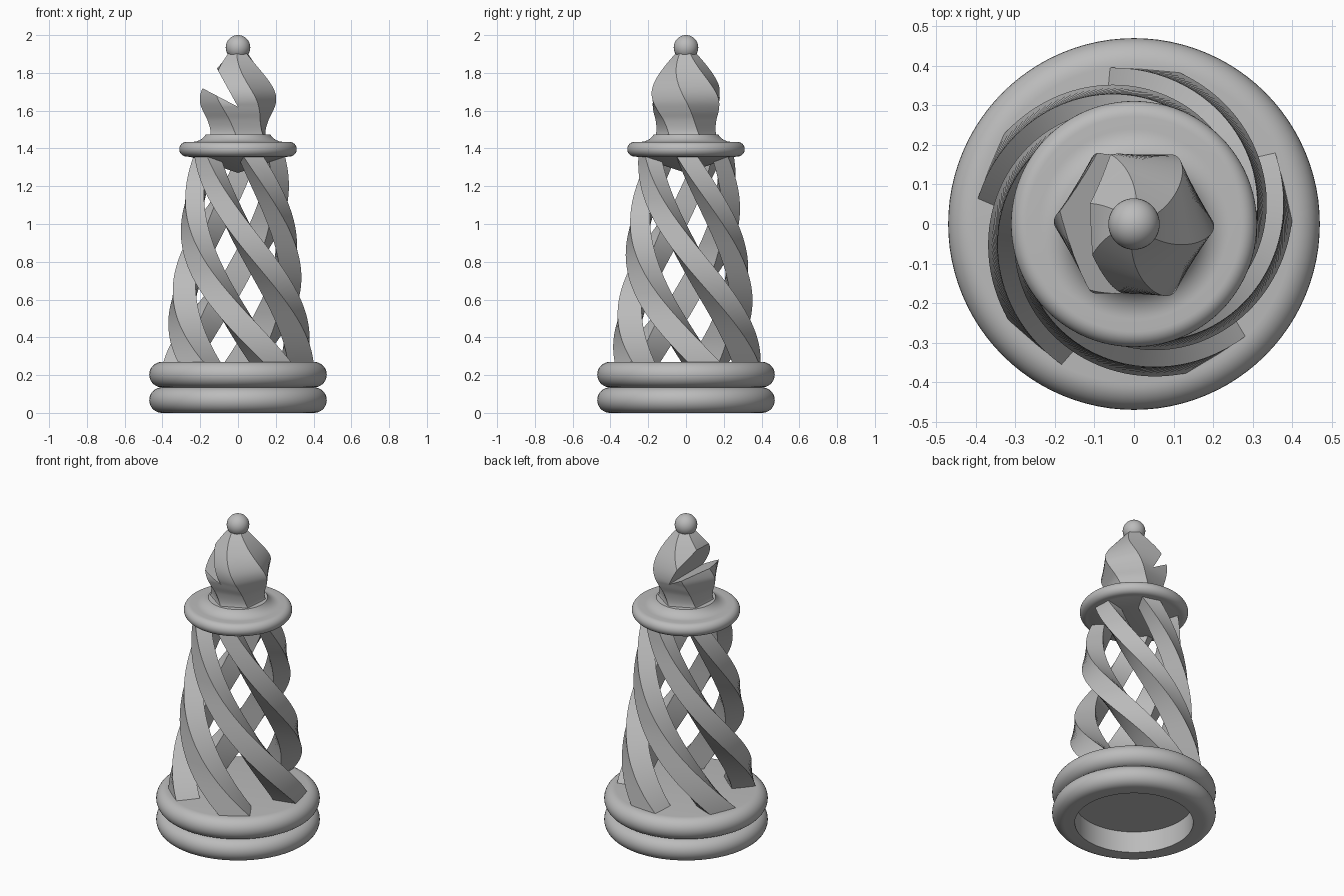
import bpy, bmesh, math
from math import cos, sin, pi, radians

cube = bpy.data.objects.get("Cube")
if cube:
    bpy.data.objects.remove(cube)

GREY = (0.5, 0.5, 0.5, 1)
mat = bpy.data.materials.new("plain grey")
mat.use_nodes = True
mat.diffuse_color = GREY
mat.node_tree.nodes["Principled BSDF"].inputs["Base Color"].default_value = GREY


def make(name, bm):
    bmesh.ops.recalc_face_normals(bm, faces=bm.faces)
    mesh = bpy.data.meshes.new(name)
    bm.to_mesh(mesh)
    bm.free()
    mesh.materials.append(mat)
    obj = bpy.data.objects.new(name, mesh)
    bpy.context.collection.objects.link(obj)
    return obj


def select(obj):
    bpy.ops.object.select_all(action="DESELECT")
    obj.select_set(True)
    bpy.context.view_layer.objects.active = obj


def smooth(obj):
    select(obj)
    bpy.ops.object.shade_smooth_by_angle(angle=radians(32))


def loft(name, rings):
    """Skin a stack of equal-sized rings and cap both ends."""
    bm = bmesh.new()
    rows = [[bm.verts.new(p) for p in ring] for ring in rings]
    n = len(rows[0])
    for a, b in zip(rows, rows[1:]):
        for i in range(n):
            j = (i + 1) % n
            bm.faces.new((a[i], a[j], b[j], b[i]))
    bm.faces.new(rows[0])
    bm.faces.new(rows[-1])
    return make(name, bm)


def lathe(name, profile, steps=96):
    bm = bmesh.new()
    verts = [bm.verts.new((r, 0, z)) for r, z in profile]
    edges = [bm.edges.new(pair) for pair in zip(verts, verts[1:])]
    bmesh.ops.spin(bm, geom=verts + edges, cent=(0, 0, 0), axis=(0, 0, 1),
                   angle=2 * pi, steps=steps, use_merge=True)
    bmesh.ops.remove_doubles(bm, verts=bm.verts, dist=1e-5)
    obj = make(name, bm)
    smooth(obj)
    return obj


def arc(r, z, radius, start, end, n=16):
    angles = [radians(start + (end - start) * i / n) for i in range(n + 1)]
    return [(r + radius * cos(a), z + radius * sin(a)) for a in angles]


# Base: hollow lower ring and solid upper disc with round rims
RIM = 0.0675
lower = arc(0.4025, RIM, RIM, -90, 90)
upper = arc(0.4025, 3 * RIM, RIM, -90, 90)
lathe("base", [(0, 2 * RIM), (0.34, 2 * RIM), (0.34, 0)] + lower + upper[1:] + [(0, 4 * RIM)])

# Five twisted, tapering pillars
Z0, Z1, STEPS = 0.26, 1.37, 60
SECTION = [(0.25, -0.088), (0.39, -0.088), (0.39, 0.088), (0.25, 0.088)]


def pillar_ring(z, start):
    a = radians(start - 144 * (z - 0.27))
    s = 1 - 0.336 * (z - 0.27)
    return [(s * (x * cos(a) - y * sin(a)), s * (x * sin(a) + y * cos(a)), z)
            for x, y in SECTION]


for k in range(5):
    heights = [Z0 + (Z1 - Z0) * i / STEPS for i in range(STEPS + 1)]
    smooth(loft(f"pillar_{k + 1}", [pillar_ring(z, 14 + 72 * k) for z in heights]))

# Collar: shallow cone below, round rim, flared neck above
neck = arc(0.24, 1.515, 0.08, -90, -150, 10)
lathe("collar", [(0, 1.27), (0.25, 1.355)] + arc(0.272, 1.396, 0.039, -90, 90)
      + neck + [(0, neck[-1][1])])

# Head: twisted six-sided bulb
SHAPE = [(1.44, 0.172), (1.49, 0.158), (1.55, 0.167), (1.60, 0.188), (1.65, 0.202),
         (1.70, 0.197), (1.76, 0.168), (1.83, 0.117), (1.91, 0.05)]


def head_radius(z):
    for i, ((za, ra), (zb, rb)) in enumerate(zip(SHAPE, SHAPE[1:])):
        if z <= zb or i == len(SHAPE) - 2:
            before = SHAPE[max(i - 1, 0)]
            after = SHAPE[min(i + 2, len(SHAPE) - 1)]
            t, h = (z - za) / (zb - za), zb - za
            ma = h * (rb - before[1]) / (zb - before[0])
            mb = h * (after[1] - ra) / (after[0] - za)
            return ((2*t**3 - 3*t**2 + 1) * ra + (t**3 - 2*t**2 + t) * ma
                    + (3*t**2 - 2*t**3) * rb + (t**3 - t**2) * mb)


def head_ring(z):
    twist = radians(-145 * (z - 1.65))
    r = head_radius(z)
    return [(r * cos(twist + k * pi / 3), r * sin(twist + k * pi / 3), z) for k in range(6)]


head = loft("head", [head_ring(1.44 + 0.47 * i / 48) for i in range(49)])

# Slanted wedge notch cut into the head
WEDGE = [(0, 1.62), (-0.4, 1.83), (-0.22, 2.02)]
cutter = loft("notch_cutter", [[(x, y, z) for x, z in WEDGE] for y in (-0.5, 0.5)])
cutter.hide_render = True
cut = head.modifiers.new("notch", "BOOLEAN")
cut.operation = "DIFFERENCE"
cut.solver = "EXACT"
cut.object = cutter
select(head)
bpy.ops.object.modifier_apply(modifier=cut.name)
bpy.data.objects.remove(cutter)
smooth(head)

# Ball on top
lathe("finial_ball", [(abs(r), z) for r, z in arc(0, 1.935, 0.065, -90, 90, 24)], 48)
